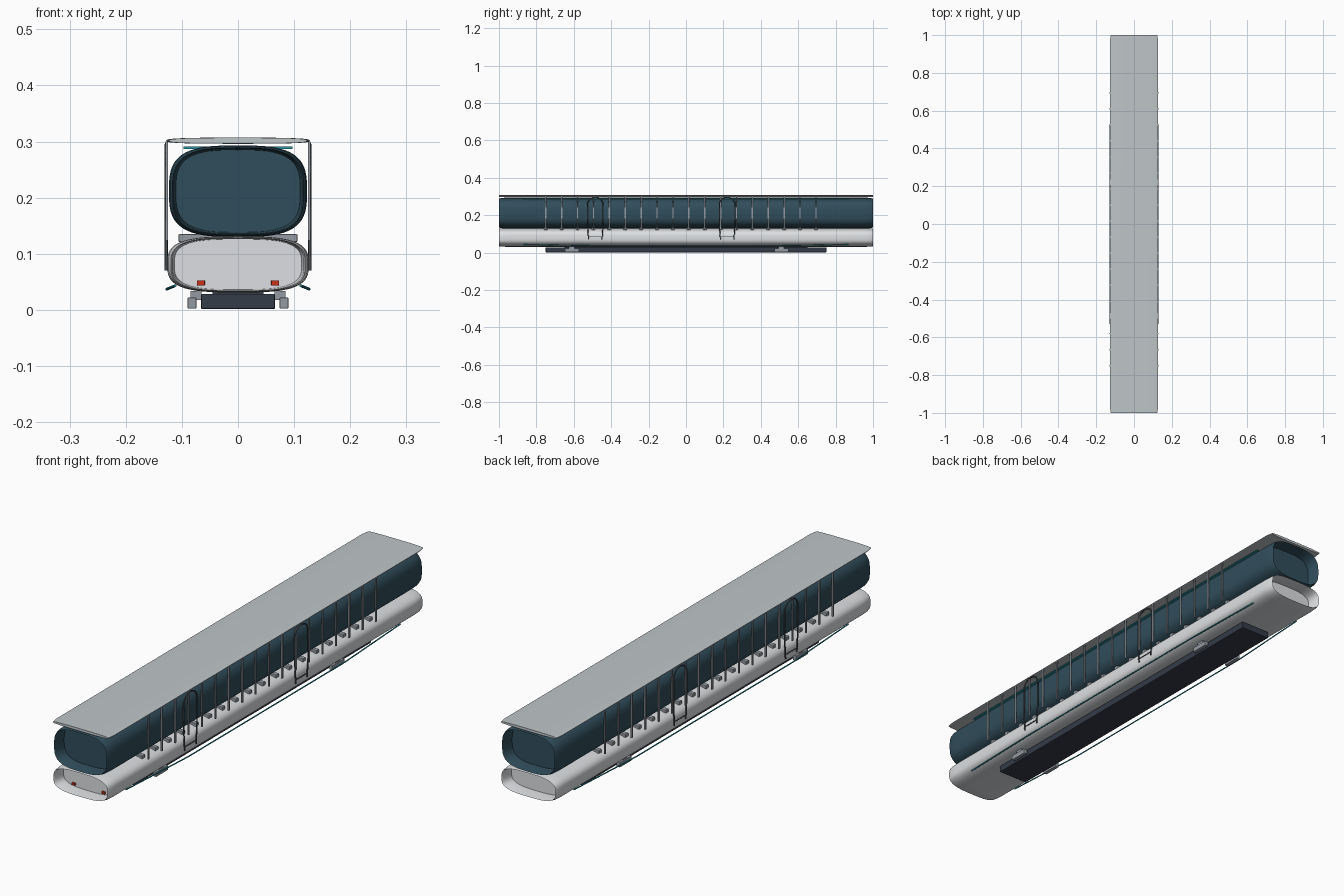
import bpy, bmesh, math

if "Cube" in bpy.data.objects:
    bpy.data.objects.remove(bpy.data.objects["Cube"])

def material(name, color):
    m = bpy.data.materials.new(name)
    m.diffuse_color = (*color, 1)
    m.use_nodes = True
    m.node_tree.nodes["Principled BSDF"].inputs["Base Color"].default_value = m.diffuse_color
    return m

GLASS = material("dark_glass", (0.03, 0.075, 0.105))
WHITE = material("pale_shell", (0.72, 0.74, 0.76))
ROOF = material("roof_grey", (0.52, 0.56, 0.58))
STEEL = material("steel", (0.3, 0.33, 0.37))
FRAME = material("frame_dark", (0.07, 0.08, 0.09))
DARK = material("chassis_dark", (0.035, 0.045, 0.065))
TEAL = material("teal_trim", (0.02, 0.3, 0.36))
RED = material("lamp_red", (0.6, 0.03, 0.01))

def finish(name, bm, mat, smooth=False):
    bmesh.ops.recalc_face_normals(bm, faces=bm.faces)
    me = bpy.data.meshes.new(name)
    bm.to_mesh(me)
    bm.free()
    me.materials.append(mat)
    ob = bpy.data.objects.new(name, me)
    bpy.context.collection.objects.link(ob)
    if smooth:
        bpy.ops.object.select_all(action='DESELECT')
        ob.select_set(True)
        bpy.context.view_layer.objects.active = ob
        bpy.ops.object.shade_smooth_by_angle(angle=math.radians(40))
    return ob

def loft(name, hx, z0, z1, power, stations, mat, n=64):
    """Superellipse sections along y; stations are (y, scale)."""
    bm = bmesh.new()
    zc, hz = (z0 + z1) / 2, (z1 - z0) / 2
    rings = []
    for y, s in stations:
        ring = []
        for i in range(n):
            a = 2 * math.pi * i / n
            c, d = math.cos(a), math.sin(a)
            ring.append(bm.verts.new((
                s * hx * math.copysign(abs(c) ** (2 / power), c), y,
                zc + s * hz * math.copysign(abs(d) ** (2 / power), d))))
        rings.append(ring)
    for r, q in zip(rings, rings[1:]):
        for i in range(n):
            j = (i + 1) % n
            bm.faces.new((r[i], r[j], q[j], q[i]))
    bm.faces.new(rings[0])
    bm.faces.new(rings[-1])
    return finish(name, bm, mat, True)

def box(name, center, size, mat, bevel=0.0):
    bm = bmesh.new()
    bmesh.ops.create_cube(bm, size=1)
    for v in bm.verts:
        v.co = [c + s * p for c, s, p in zip(center, size, v.co)]
    if bevel:
        bmesh.ops.bevel(bm, geom=bm.edges[:], offset=bevel, segments=2,
                        profile=0.5, affect='EDGES')
    return finish(name, bm, mat)

def tube(name, points, radius, mat, cyclic=False):
    cu = bpy.data.curves.new(name, 'CURVE')
    cu.dimensions = '3D'
    cu.bevel_depth = radius
    cu.bevel_resolution = 1
    cu.use_fill_caps = True
    sp = cu.splines.new('POLY')
    sp.points.add(len(points) - 1)
    for p, co in zip(sp.points, points):
        p.co = (*co, 1)
    sp.use_cyclic_u = cyclic
    cu.materials.append(mat)
    ob = bpy.data.objects.new(name, cu)
    bpy.context.collection.objects.link(ob)
    return ob

# Hulls with dished ends, and the thin roof
dished = [(-0.945, 0.90), (-0.995, 0.93), (-1, 0.95), (-0.985, 0.985), (-0.95, 1),
          (0.95, 1), (0.985, 0.985), (1, 0.95), (0.995, 0.93), (0.945, 0.90)]
loft("lower_hull", 0.126, 0.031, 0.131, 3.2, dished, WHITE)
loft("glass_cabin", 0.123, 0.13, 0.293, 3.2, dished, GLASS)
loft("roof_panel", 0.128, 0.296, 0.307, 3,
     [(-1, 0.96), (-0.97, 1), (0.97, 1), (1, 0.96)], ROOF)
box("roof_light_strip", (0, 0, 0.289), (0.194, 1.75, 0.004), TEAL)

# Chassis under the hull
box("chassis_beam", (0, 0, 0.015), (0.132, 1.5, 0.027), DARK, 0.002)
box("chassis_mount", (0, 0, 0.031), (0.09, 1.3, 0.008), DARK)

# Cross beams and side posts
for i in range(18):
    y = -0.75 + 0.085 * i
    box("cross_beam", (0, y, 0.128), (0.212, 0.018, 0.014), STEEL, 0.002)
    for s in (-1, 1):
        box("side_post", (s * 0.127, y, 0.212), (0.005, 0.007, 0.176), STEEL)

for s in (-1, 1):
    # Door arches with sills
    for yc in (-0.485, 0.22):
        w, r = 0.042, 0.04
        pts = [(s * 0.128, yc - 0.036, 0.07), (s * 0.128, yc - w, 0.15)]
        for k in range(13):
            a = math.pi * (1 - k / 12)
            pts.append((s * 0.128, yc + w * math.cos(a), 0.255 + r * math.sin(a)))
        pts += [(s * 0.128, yc + w, 0.15), (s * 0.128, yc + 0.036, 0.07)]
        tube("door_arch", pts, 0.003, FRAME)
        tube("door_sill", [(s * 0.128, yc - 0.037, 0.085),
                           (s * 0.128, yc + 0.037, 0.085)], 0.002, FRAME)
    # Teal lower trim, tail lamps and skids
    tube("lower_trim", [(s * 0.112, -0.87, 0.043), (s * 0.127, -0.5, 0.037),
                        (s * 0.127, 0.5, 0.037), (s * 0.112, 0.87, 0.043)], 0.0025, TEAL)
    box("end_lamp", (s * 0.066, -0.946, 0.048), (0.014, 0.012, 0.009), RED, 0.001)
    for y in (-0.61, 0.51):
        box("skid_pad", (s * 0.082, y, 0.012), (0.016, 0.075, 0.02), STEEL, 0.002)
        box("skid_arm", (s * 0.075, y, 0.026), (0.02, 0.03, 0.016), STEEL)
